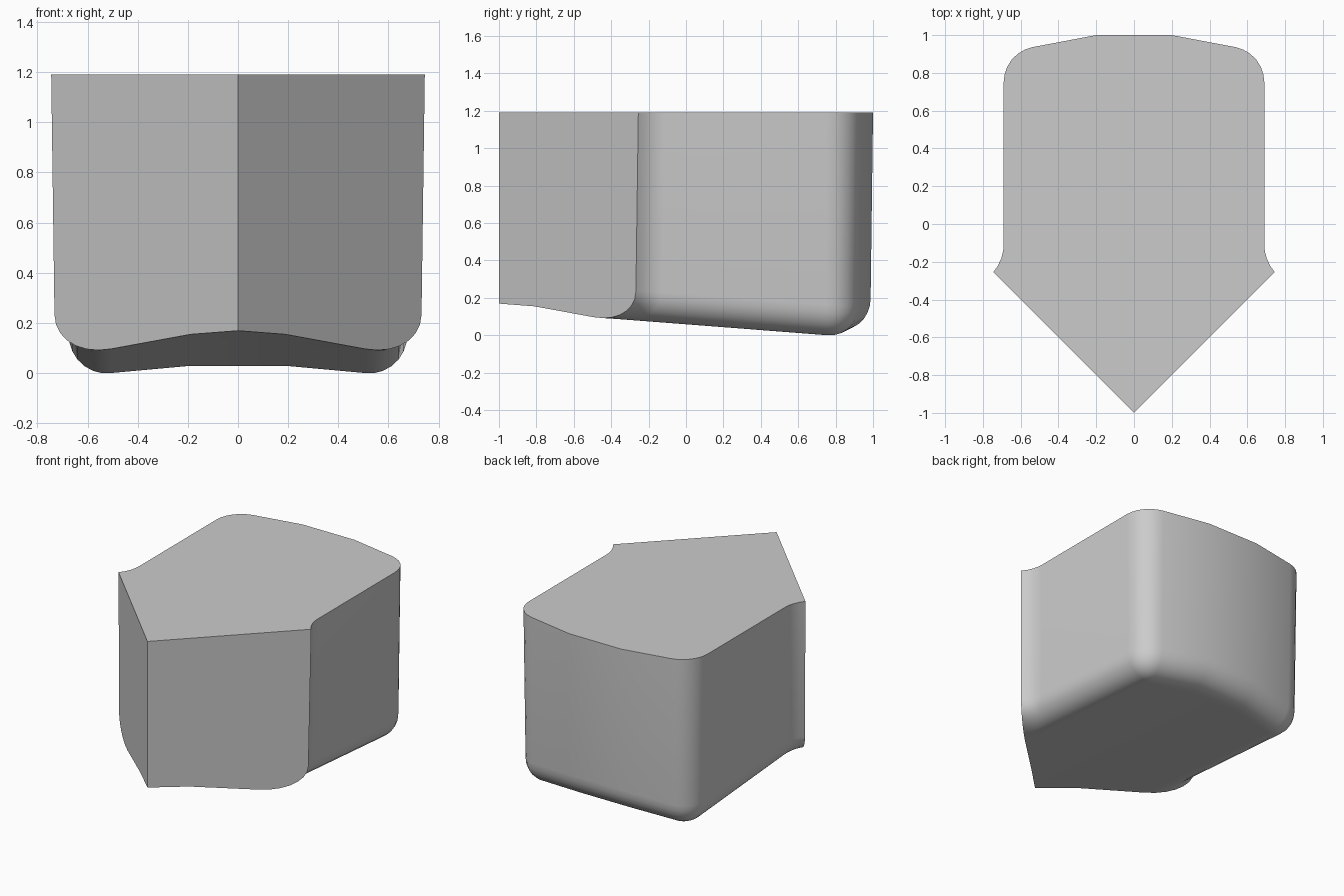
import bpy, bmesh
from math import sin, cos, pi, radians

if "Cube" in bpy.data.objects:
    bpy.data.objects.remove(bpy.data.objects["Cube"])

TOP = 1.19
COLS = [-1, -0.373, 0, 0.373, 1]
# flare beside the front V cut: (outward amount, distance behind the cut)
FLARE = [(0.055, 0), (0.03, 0.035), (0.012, 0.075), (0.003, 0.11), (0, 0.14)]


def underside(x, y):
    # sloping, gently arched bottom
    return 0.092 - 0.077 * y - 0.11 * max(0, abs(x) - 0.2)


def side_outline(d, k):
    # right side from V cut to back corner; d = inset, k = flare strength
    x_front = 0.69 - d + 0.055 * k
    pts = [(0.69 - d + e * k, x_front - 1 + back) for e, back in FLARE]
    r = 0.19 - d
    for i in range(7):
        a = radians(79) * i / 6
        pts.append((0.5 + r * cos(a), 0.75 + r * sin(a)))
    return pts


def rows(d, k):
    # grid of points filling the outline, front row to back row
    side = side_outline(d, k)
    out = []
    for n, (sx, sy) in enumerate(side):
        row = []
        for f in COLS:
            x, y = sx * f, sy
            if n == 0:
                y = -1 + abs(x)
            elif n == len(side) - 1 and abs(f) < 1:
                y = 1 - d
            row.append((x, y))
        out.append(row)
    return out


def boundary(g):
    return g[0] + [r[-1] for r in g[1:-1]] + g[-1][::-1] + [r[0] for r in g[-2:0:-1]]


bm = bmesh.new()

# walls: flat top ring, slight draft, rounded lower edge
levels = [(0, None, 1)]
STEPS = 7
for i in range(STEPS):
    t = pi / 2 * i / STEPS
    levels.append((0.013 + 0.17 * (1 - cos(t)), 0.18 * (1 - sin(t)), cos(t)))
rings = []
for d, h, k in levels:
    rings.append([bm.verts.new((x, y, TOP if h is None else underside(x, y) + h))
                  for x, y in boundary(rows(d, k))])

# underside grid joins the last ring
grid = [[bm.verts.new((x, y, underside(x, y))) for x, y in row]
        for row in rows(0.183, 0)]
rings.append(boundary(grid))
for a, b in zip(rings, rings[1:]):
    for i in range(len(a)):
        j = (i + 1) % len(a)
        bm.faces.new((a[i], a[j], b[j], b[i]))
for a, b in zip(grid, grid[1:]):
    for i in range(len(COLS) - 1):
        bm.faces.new((a[i], a[i + 1], b[i + 1], b[i]))

# flat top
bm.faces.new(rings[0])
bmesh.ops.recalc_face_normals(bm, faces=bm.faces[:])

mesh = bpy.data.meshes.new("corner_block")
bm.to_mesh(mesh)
bm.free()
block = bpy.data.objects.new("corner_block", mesh)
bpy.context.collection.objects.link(block)
bpy.context.view_layer.objects.active = block
block.select_set(True)
bpy.ops.object.shade_smooth_by_angle(angle=radians(35))
